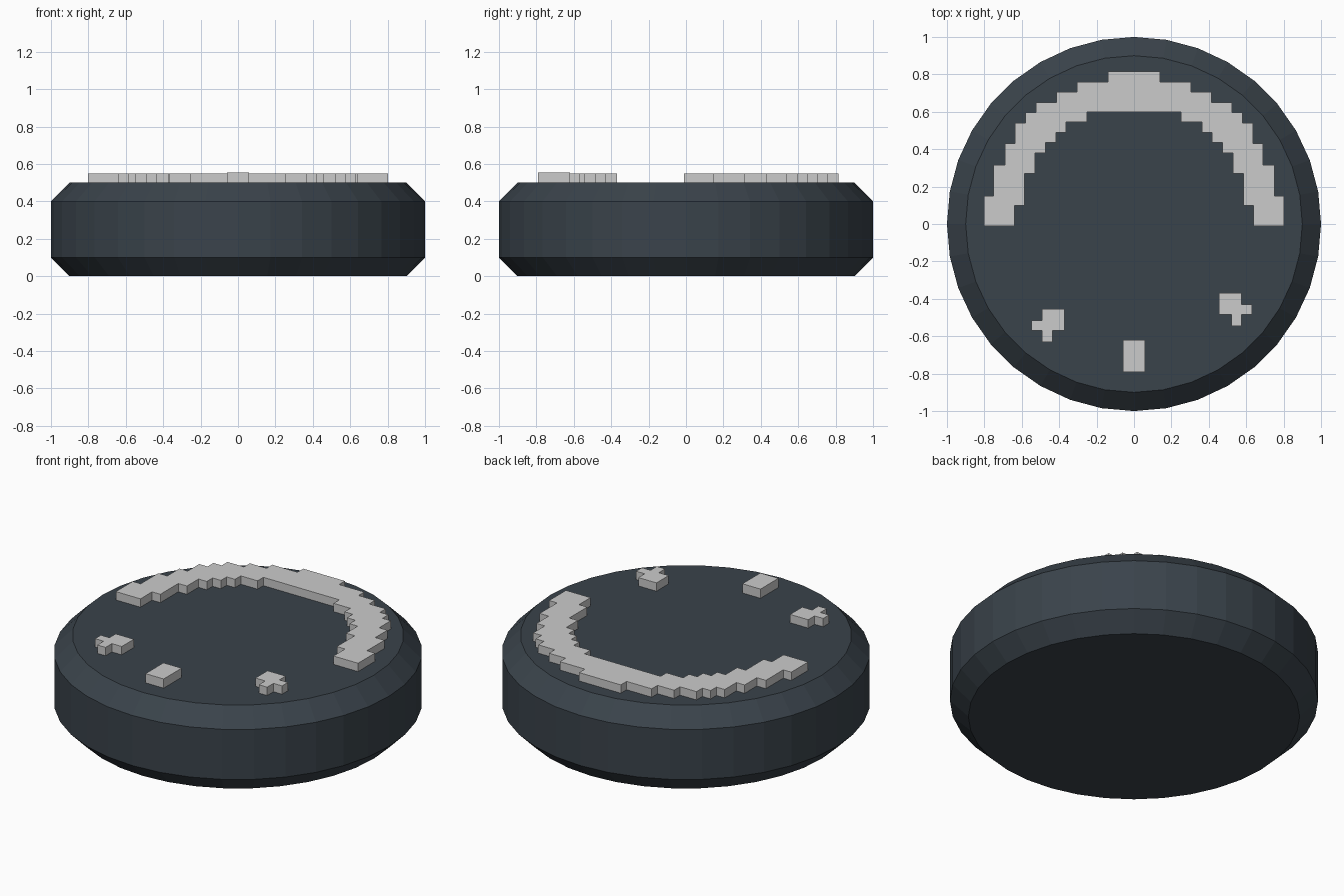
import bpy, bmesh
from math import cos, sin, tau

if "Cube" in bpy.data.objects:
    bpy.data.objects.remove(bpy.data.objects["Cube"])


def finish(name, bm, mat=None):
    bmesh.ops.recalc_face_normals(bm, faces=bm.faces)
    mesh = bpy.data.meshes.new(name)
    bm.to_mesh(mesh)
    bm.free()
    obj = bpy.data.objects.new(name, mesh)
    bpy.context.collection.objects.link(obj)
    if mat:
        mesh.materials.append(mat)
    return obj


def turned(name, profile, sides, mat):
    bm = bmesh.new()
    rings = [[bm.verts.new((r * cos(tau * i / sides), r * sin(tau * i / sides), z))
              for i in range(sides)] for r, z in profile]
    for low, high in zip(rings, rings[1:]):
        for i in range(sides):
            j = (i + 1) % sides
            bm.faces.new((low[i], low[j], high[j], high[i]))
    bm.faces.new(rings[0][::-1])
    bm.faces.new(rings[-1])
    return finish(name, bm, mat)


def plate(name, outline, top, bottom=0.5):
    bm = bmesh.new()
    face = bm.faces.new([bm.verts.new((x, y, bottom)) for x, y in outline])
    new = bmesh.ops.extrude_face_region(bm, geom=[face], use_keep_orig=True)["geom"]
    verts = [v for v in new if isinstance(v, bmesh.types.BMVert)]
    bmesh.ops.translate(bm, verts=verts, vec=(0, 0, top - bottom))
    return finish(name, bm)


def stairs(steps, y_end):
    """Turn (x, y) steps into a right-angled path running outward and down."""
    path = []
    for i, (x, y) in enumerate(steps):
        below = steps[i + 1][1] if i + 1 < len(steps) else y_end
        path += [(x, y), (x, below)]
    return path


# Chamfered puck body
dark = bpy.data.materials.new("dark_slate")
dark.diffuse_color = (0.042, 0.056, 0.07, 1)
dark.use_nodes = True
dark.node_tree.nodes["Principled BSDF"].inputs["Base Color"].default_value = dark.diffuse_color
turned("puck_body", [(0.9, 0), (1, 0.1), (1, 0.4), (0.9, 0.5)], 36, dark)

# Stepped raised arc: right half outlines, mirrored to the left
outer = stairs([(0.138, 0.815), (0.305, 0.76), (0.415, 0.705), (0.525, 0.65),
                (0.58, 0.595), (0.635, 0.54), (0.69, 0.43), (0.75, 0.315),
                (0.803, 0.15)], -0.01)
inner = stairs([(0.252, 0.60), (0.363, 0.545), (0.418, 0.49), (0.473, 0.435),
                (0.528, 0.38), (0.585, 0.27), (0.64, 0.10)], -0.01)
right = outer + inner[::-1]
left_inner = [(-x, y) for x, y in inner]
left_outer = [(-x, y) for x, y in outer[::-1]]
plate("raised_arc", right + left_inner + left_outer, 0.55)

# Small raised marks along the front: two stepped ones and a plain one
mark = [(0, 0), (0, -0.115), (0.065, -0.115), (0.065, -0.175), (0.12, -0.175),
        (0.12, -0.115), (0.177, -0.115), (0.177, -0.06), (0.12, -0.06), (0.12, 0)]
plate("right_mark", [(0.455 + x, -0.37 + y) for x, y in mark], 0.55)
plate("left_mark", [(-0.372 - x, -0.455 + y) for x, y in mark], 0.55)
plate("front_mark", [(-0.06, -0.79), (0.06, -0.79), (0.06, -0.62), (-0.06, -0.62)], 0.555)
